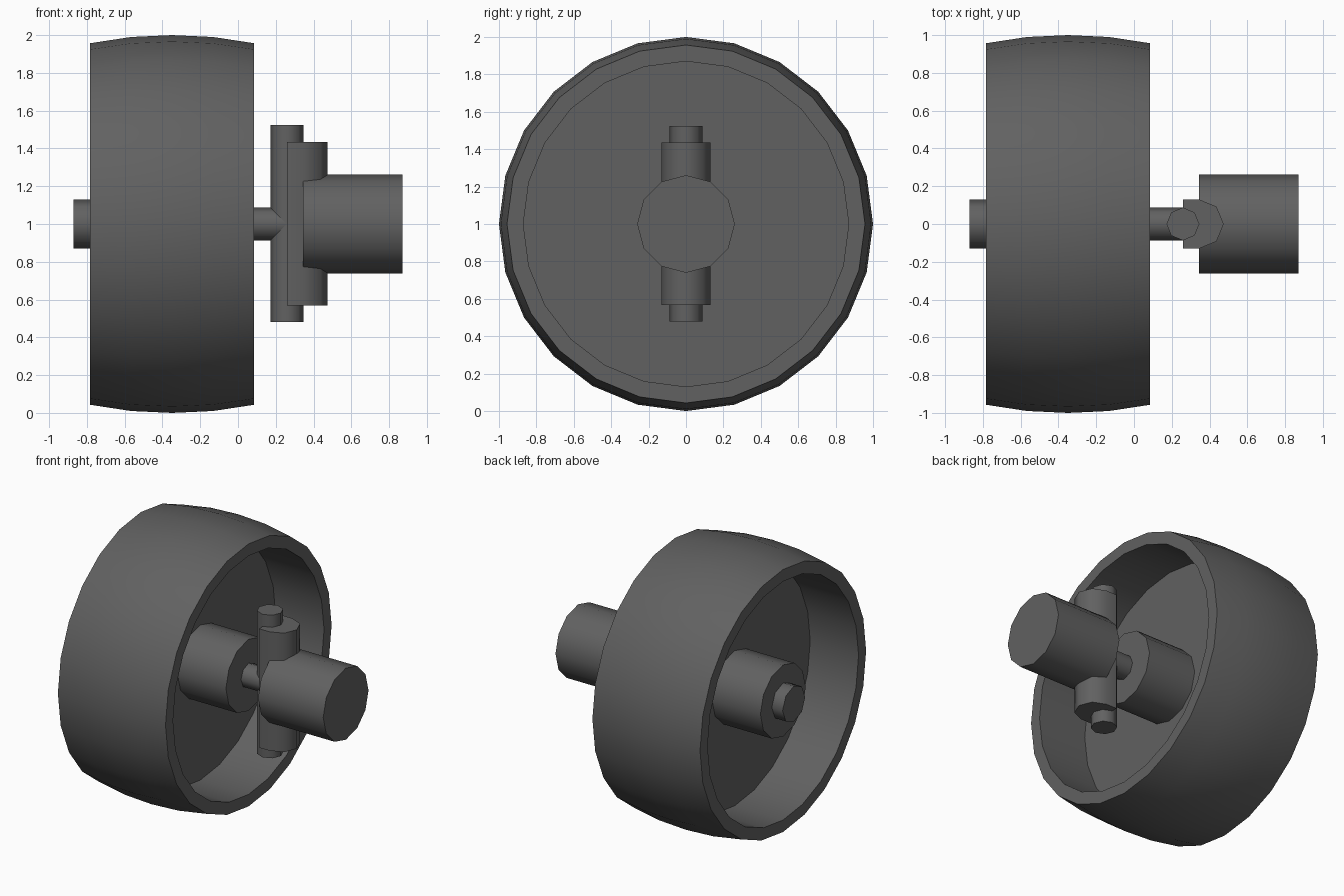
import bpy, bmesh, math
from mathutils import Vector

if "Cube" in bpy.data.objects:
    bpy.data.objects.remove(bpy.data.objects["Cube"])

grey = bpy.data.materials.new("dark grey")
grey.diffuse_color = (0.12, 0.12, 0.12, 1)
grey.use_nodes = True
grey.node_tree.nodes["Principled BSDF"].inputs["Base Color"].default_value = grey.diffuse_color


def finish(name, bm):
    bmesh.ops.recalc_face_normals(bm, faces=bm.faces)
    mesh = bpy.data.meshes.new(name)
    bm.to_mesh(mesh)
    bm.free()
    mesh.materials.append(grey)
    mesh.shade_smooth()
    mesh.set_sharp_from_angle(angle=math.radians(50))
    obj = bpy.data.objects.new(name, mesh)
    bpy.context.collection.objects.link(obj)
    return obj


def lathe(name, profile, sides, closed=False):
    """Revolve (x, radius) points around the wheel axis at z = 1."""
    bm = bmesh.new()
    rings = []
    for x, r in profile:
        rings.append([bm.verts.new((x, r * math.sin(i * math.tau / sides),
                                    1 + r * math.cos(i * math.tau / sides)))
                      for i in range(sides)])
    pairs = list(zip(rings, rings[1:]))
    if closed:
        pairs.append((rings[-1], rings[0]))
    else:
        bm.faces.new(rings[0])
        bm.faces.new(rings[-1])
    for a, b in pairs:
        for i in range(sides):
            j = (i + 1) % sides
            bm.faces.new((a[i], a[j], b[j], b[i]))
    return finish(name, bm)


def upright(name, outline, z0, z1):
    """Extrude an (x, y) outline vertically."""
    bm = bmesh.new()
    face = bm.faces.new([bm.verts.new((x, y, z0)) for x, y in outline])
    top = bmesh.ops.extrude_face_region(bm, geom=[face])["geom"]
    bmesh.ops.translate(bm, vec=Vector((0, 0, z1 - z0)),
                        verts=[v for v in top if isinstance(v, bmesh.types.BMVert)])
    return finish(name, bm)


def arc(cx, r, start, end, steps):
    return [(cx + r * math.cos(math.radians(start + (end - start) * i / steps)),
             r * math.sin(math.radians(start + (end - start) * i / steps)))
            for i in range(steps + 1)]


# Crowned tyre with a central web, open on both sides
lathe("tyre", [(-0.783, 0.87), (-0.783, 0.957), (-0.566, 0.99), (-0.349, 1.0),
               (-0.132, 0.99), (0.085, 0.957), (0.085, 0.87), (-0.305, 0.87),
               (-0.393, 0.87)], 24, closed=True)
lathe("web_disc", [(-0.393, 0.87), (-0.305, 0.87)], 24)

# Hub, axle and outer axle cap
lathe("hub", [(-0.783, 0.261), (0.085, 0.261)], 12)
lathe("axle", [(-0.8, 0.087), (0.26, 0.087)], 8)
lathe("axle_cap", [(-0.87, 0.13), (-0.75, 0.13)], 8)

# Vertical pivot pin and the half-round bracket holding it
upright("pivot_pin", arc(0.259, 0.087, 0, 315, 7), 0.48, 1.523)
upright("pivot_bracket", [(0.26, -0.13)] + arc(0.345, 0.13, -90, 90, 4) + [(0.26, 0.13)],
        0.568, 1.435)

# Mounting strut
lathe("mounting_strut", [(0.345, 0.261), (0.87, 0.261)], 12)
